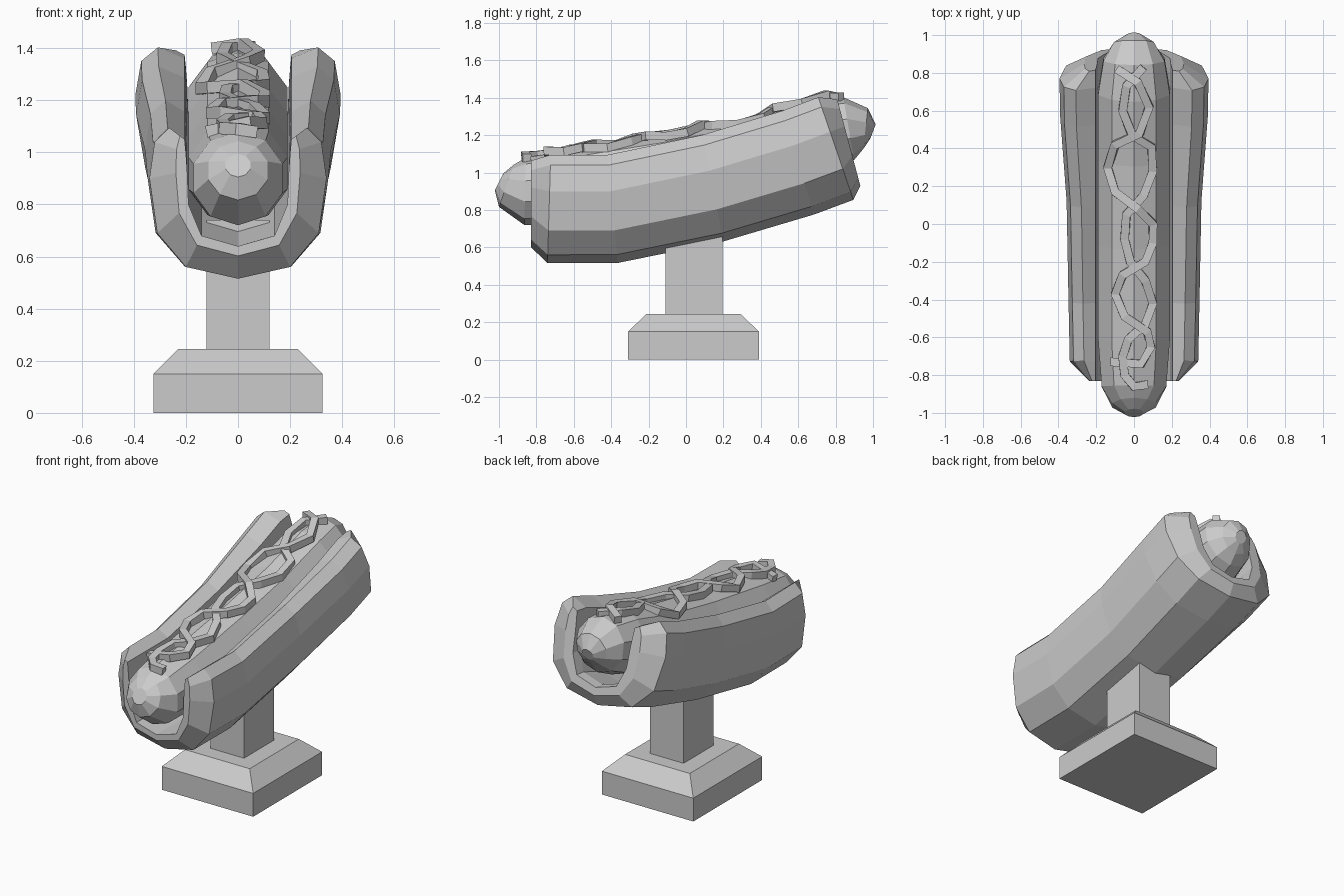
import bpy
import bmesh
from math import sin, cos, sqrt, tau
from mathutils import Vector

cube = bpy.data.objects.get("Cube")
if cube:
    bpy.data.objects.remove(cube, do_unlink=True)

grey = bpy.data.materials.new("plain grey")
grey.use_nodes = True
grey.diffuse_color = (0.6, 0.6, 0.6, 1)
grey.node_tree.nodes["Principled BSDF"].inputs["Base Color"].default_value = (0.6, 0.6, 0.6, 1)


def finish(bm, name):
    bmesh.ops.recalc_face_normals(bm, faces=bm.faces)
    mesh = bpy.data.meshes.new(name)
    bm.to_mesh(mesh)
    bm.free()
    mesh.materials.append(grey)
    obj = bpy.data.objects.new(name, mesh)
    bpy.context.collection.objects.link(obj)
    return obj


def loft(bm, rings):
    """Skin closed rings of equal length; returns the vertex rings."""
    made = [[bm.verts.new(p) for p in ring] for ring in rings]
    for a, b in zip(made, made[1:]):
        for i in range(len(a)):
            j = (i + 1) % len(a)
            bm.faces.new((a[i], a[j], b[j], b[i]))
    return made


def tube(name, centres, radii, sides, turn=0.0):
    """Sweep a regular polygon along a path, keeping it upright."""
    rings = []
    for i, c in enumerate(centres):
        ahead = centres[min(i + 1, len(centres) - 1)]
        along = (ahead - centres[max(i - 1, 0)]).normalized()
        side = along.cross(Vector((0, 0, 1))).normalized()
        up = side.cross(along)
        rings.append([c + radii[i] * (side * sin(tau * k / sides + turn) + up * cos(tau * k / sides + turn))
                      for k in range(sides)])
    bm = bmesh.new()
    made = loft(bm, rings)
    bm.faces.new(made[0])
    bm.faces.new(made[-1])
    return finish(bm, name)


# Stand: stepped plinth with a sloped top, and a square post
def tapered_stack(name, y, levels):
    bm = bmesh.new()
    made = loft(bm, [[(-w, y - d, z), (w, y - d, z), (w, y + d, z), (-w, y + d, z)]
                     for w, d, z in levels])
    bm.faces.new(made[0])
    bm.faces.new(made[-1])
    return finish(bm, name)


tapered_stack("stand_base", 0.04, [(0.325, 0.35, 0), (0.325, 0.35, 0.15), (0.23, 0.25, 0.245)])
tapered_stack("stand_post", 0.043, [(0.12, 0.153, 0.24), (0.12, 0.153, 0.74)])

# Bun: U-shaped section swept along a rising arc, with chamfered ends
OUTER = [(0, -0.355), (0.2, -0.31), (0.31, -0.18), (0.34, 0.03), (0.32, 0.17), (0.265, 0.225)]
INNER = [(0, -0.23), (0.14, -0.19), (0.19, -0.07), (0.195, 0.06), (0.2, 0.13), (0.205, 0.18)]
# y, height, tilt, outer width scale, pull of the outer wall towards the inner one
STATIONS = [
    (-0.83, 0.87, 0.0, 1.0, 0.7),
    (-0.73, 0.87, -0.03, 1.0, 0),
    (-0.4, 0.87, 0.1, 1.02, 0),
    (0.13, 0.98, 0.2, 1.05, 0),
    (0.58, 1.115, 0.3, 1.15, 0),
    (0.78, 1.19, 0.33, 1.16, 0),
    (0.86, 1.2, 0.26, 1.08, 0.6),
]


def full(half):
    return [(-x, z) for x, z in reversed(half[1:])] + half


bun_rings = []
for y, height, tilt, wide, pull in STATIONS:
    wall = [((x * wide) * (1 - pull) + ix * pull, z * (1 - pull) + iz * pull)
            for (x, z), (ix, iz) in zip(OUTER, INNER)]
    section = full(wall) + full(INNER)[::-1]
    bun_rings.append([(x, y - z * sin(tilt), height + z * cos(tilt)) for x, z in section])

bm = bmesh.new()
bun = loft(bm, bun_rings)
count = len(bun[0])
for ring in (bun[0], bun[-1]):
    for i in range(count // 2 - 1):
        bm.faces.new((ring[i], ring[i + 1], ring[count - 2 - i], ring[count - 1 - i]))
finish(bm, "bun")

# Sausage: y, height, radius along its bent axis
SAUSAGE = [(-1.0, 0.95, 0.05), (-0.96, 0.93, 0.12), (-0.86, 0.9, 0.18), (-0.6, 0.92, 0.2),
           (-0.1, 1.0, 0.2), (0.35, 1.09, 0.2), (0.7, 1.19, 0.2), (0.87, 1.235, 0.17),
           (0.96, 1.235, 0.11), (1.0, 1.22, 0.04)]
tube("sausage", [Vector((0, y, z)) for y, z, r in SAUSAGE], [r for y, z, r in SAUSAGE], 10)


def on_sausage(x, y, lift):
    """Point on the upper side of the sausage."""
    for (ya, za, ra), (yb, zb, rb) in zip(SAUSAGE, SAUSAGE[1:]):
        if ya <= y <= yb:
            t = (y - ya) / (yb - ya)
            r = ra + (rb - ra) * t
            return Vector((x, y, za + (zb - za) * t + sqrt(max(r * r - x * x, 0)) + lift))


# Sauce: two strands weaving across each other
STRAND_A = [(-0.09, 0.82), (0.02, 0.75), (0.08, 0.62), (0.03, 0.48), (-0.1, 0.42), (-0.14, 0.3),
            (-0.1, 0.17), (0.02, 0.08), (0.1, 0), (0.1, -0.1), (0.06, -0.2), (-0.06, -0.27),
            (-0.1, -0.37), (-0.05, -0.49), (0.07, -0.57), (0.09, -0.65), (0.04, -0.74), (-0.12, -0.73)]
STRAND_B = [(0.05, 0.83), (-0.04, 0.73), (-0.06, 0.6), (-0.01, 0.47), (0.09, 0.41), (0.1, 0.28),
            (0.05, 0.15), (-0.04, 0.05), (-0.05, -0.08), (-0.02, -0.2), (0.06, -0.3), (0.1, -0.42),
            (0.06, -0.53), (-0.03, -0.61), (-0.06, -0.7), (-0.05, -0.8), (0, -0.86), (0.07, -0.85)]
for name, strand, lift in (("sauce_strand_a", STRAND_A, 0.022), ("sauce_strand_b", STRAND_B, 0.01)):
    points = [on_sausage(x, y, lift) for x, y in strand]
    tube(name, points, [0.032] * len(points), 4, tau / 8)
